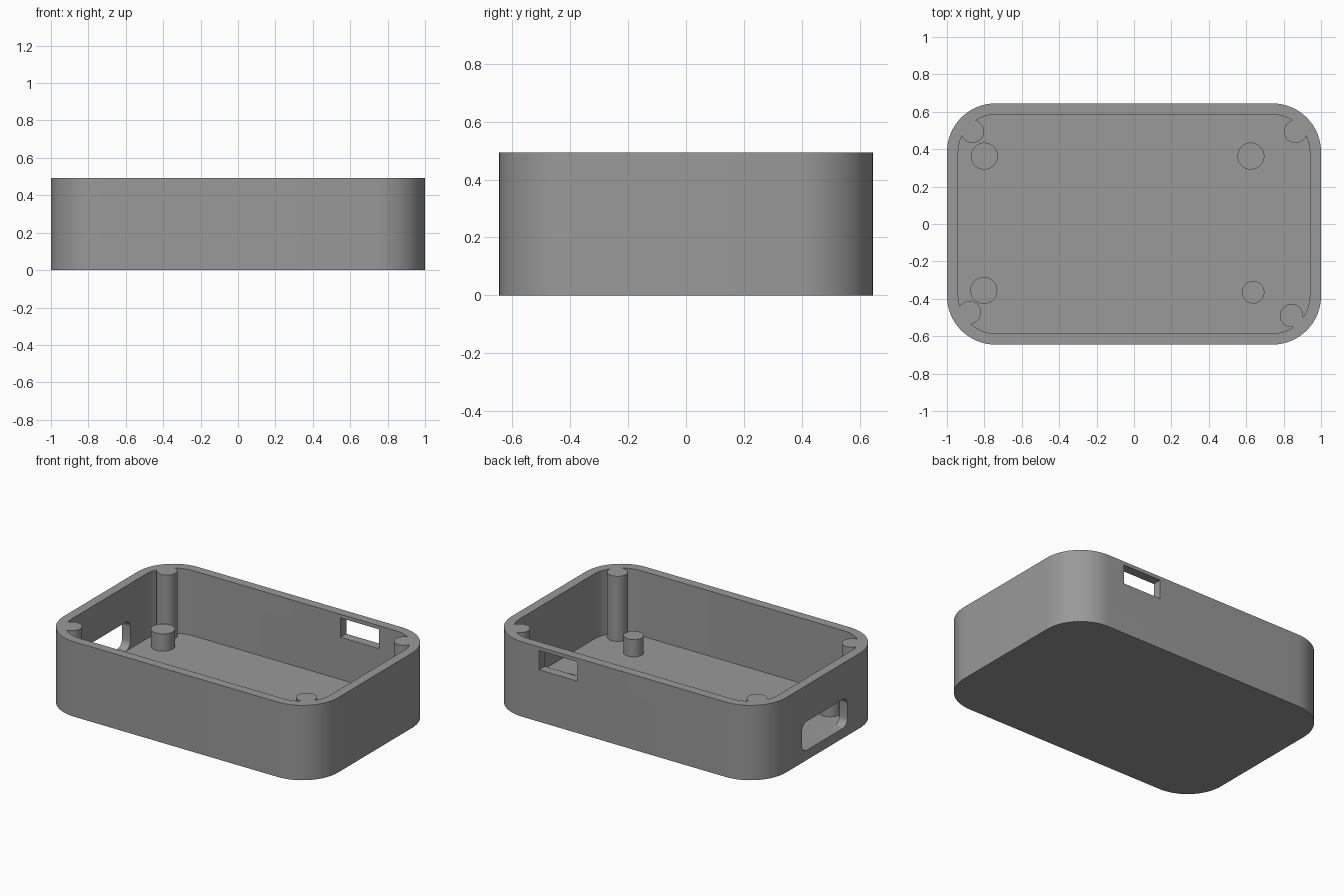
import bpy, bmesh, math

if "Cube" in bpy.data.objects:
    bpy.data.objects.remove(bpy.data.objects["Cube"])

HX, HY, H = 1.0, 0.645, 0.493      # outer half sizes and height
WALL, FLOOR, R = 0.06, 0.064, 0.26  # wall, floor, outer corner radius

grey = bpy.data.materials.new("mid grey")
grey.diffuse_color = (0.32, 0.32, 0.32, 1)
grey.use_nodes = True
grey.node_tree.nodes["Principled BSDF"].inputs["Base Color"].default_value = grey.diffuse_color


def rounded_rect(hx, hy, r, seg):
    pts = []
    for i, (sx, sy) in enumerate(((1, 1), (-1, 1), (-1, -1), (1, -1))):
        for k in range(seg + 1):
            a = math.pi / 2 * (i + k / seg)
            pts.append((sx * (hx - r) + r * math.cos(a), sy * (hy - r) + r * math.sin(a)))
    return pts


def circle(x, y, r, n=48):
    return [(x + r * math.cos(2 * math.pi * k / n), y + r * math.sin(2 * math.pi * k / n))
            for k in range(n)]


def prism(name, pts, lo, hi, place=lambda u, v, w: (u, v, w)):
    """Extrude a 2D outline from lo to hi."""
    bm = bmesh.new()
    a = [bm.verts.new(place(u, v, lo)) for u, v in pts]
    b = [bm.verts.new(place(u, v, hi)) for u, v in pts]
    n = len(pts)
    bm.faces.new(a[::-1])
    bm.faces.new(b)
    for i in range(n):
        j = (i + 1) % n
        bm.faces.new((a[i], a[j], b[j], b[i]))
    bmesh.ops.recalc_face_normals(bm, faces=bm.faces)
    me = bpy.data.meshes.new(name)
    bm.to_mesh(me)
    bm.free()
    me.materials.append(grey)
    ob = bpy.data.objects.new(name, me)
    bpy.context.collection.objects.link(ob)
    return ob


def activate(ob):
    bpy.ops.object.select_all(action='DESELECT')
    ob.select_set(True)
    bpy.context.view_layer.objects.active = ob


def cut(ob, cutter):
    activate(ob)
    m = ob.modifiers.new("cut", 'BOOLEAN')
    m.operation, m.solver, m.object = 'DIFFERENCE', 'EXACT', cutter
    bpy.ops.object.modifier_apply(modifier=m.name)
    bpy.data.objects.remove(cutter)


def smooth(ob):
    activate(ob)
    bpy.ops.object.shade_smooth_by_angle(angle=math.radians(30))


# Cavity with the four corner screw posts left standing
cavity = prism("cavity_cutter", rounded_rect(HX - WALL, HY - WALL, R - WALL, 16), FLOOR, 0.8)
for x, y in ((-0.864, 0.495), (0.864, 0.495), (-0.88, -0.473), (0.842, -0.49)):
    cut(cavity, prism("post_cutter", circle(x, y, 0.062), -0.2, 1.0))

# Case shell
case = prism("case_shell", rounded_rect(HX, HY, R, 16), 0, H)
cut(case, cavity)

# Slot in the back wall
slot = [(0.337, 0.342), (0.618, 0.342), (0.618, 0.469), (0.337, 0.469)]
cut(case, prism("slot_cutter", slot, 0.5, 0.8, lambda u, v, w: (u, w, v)))

# Rounded port opening in the left wall
port = [(u - 0.015, v + 0.160) for u, v in rounded_rect(0.237, 0.095, 0.05, 8)]
cut(case, prism("port_cutter", port, -1.2, -0.85, lambda u, v, w: (w, u, v)))
smooth(case)

# Board standoffs on the floor
for i, (x, y, r) in enumerate(((-0.8, 0.363, 0.072), (0.625, 0.363, 0.072),
                               (-0.803, -0.355, 0.072), (0.637, -0.365, 0.06))):
    smooth(prism(f"standoff_{i + 1}", circle(x, y, r), FLOOR, 0.178))
